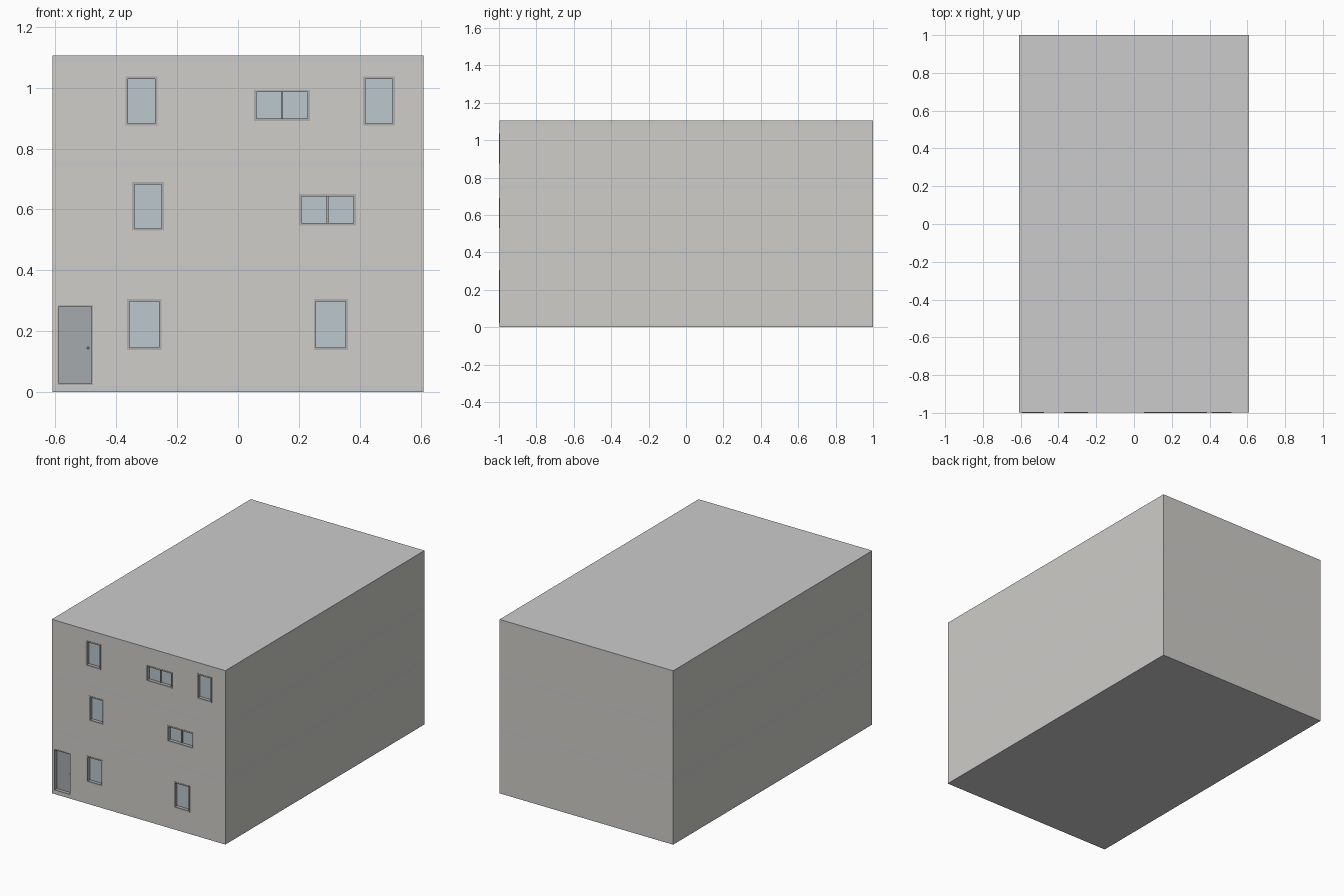
import bpy, bmesh
from mathutils import Matrix, Vector

if "Cube" in bpy.data.objects:
    bpy.data.objects.remove(bpy.data.objects["Cube"])

FRONT, BACK, HALF = -0.998, 1.0, 0.61
RECESS = -0.965          # back of the openings
FACE = -1.0              # front of the frames
GLASS = -0.978           # front of the panes


def material(name, rgb):
    m = bpy.data.materials.new(name)
    m.diffuse_color = (*rgb, 1)
    m.use_nodes = True
    m.node_tree.nodes["Principled BSDF"].inputs["Base Color"].default_value = m.diffuse_color
    return m


WALL = material("wall_render", (0.62, 0.61, 0.58))
SLAB = material("slab_concrete", (0.56, 0.56, 0.555))
FRAME = material("frame_grey", (0.42, 0.42, 0.42))
PANE = material("pane_blue_grey", (0.50, 0.57, 0.61))
DOOR = material("door_grey", (0.38, 0.40, 0.42))


def boxes(name, mat, *bounds):
    """One object made from boxes given as (x0, x1, y0, y1, z0, z1)."""
    bm = bmesh.new()
    for x0, x1, y0, y1, z0, z1 in bounds:
        centre = Vector((x0 + x1, y0 + y1, z0 + z1)) / 2
        size = Matrix.Diagonal((x1 - x0, y1 - y0, z1 - z0, 1))
        bmesh.ops.create_cube(bm, size=1, matrix=Matrix.Translation(centre) @ size)
    mesh = bpy.data.meshes.new(name)
    bm.to_mesh(mesh)
    bm.free()
    ob = bpy.data.objects.new(name, mesh)
    bpy.context.collection.objects.link(ob)
    if mat:
        mesh.materials.append(mat)
    return ob


def frame(name, x0, x1, z0, z1, t, mullion=False):
    """Rectangular frame filling an opening, optionally with a centre bar."""
    parts = [(x0, x0 + t, FACE, RECESS, z0, z1), (x1 - t, x1, FACE, RECESS, z0, z1),
             (x0 + t, x1 - t, FACE, RECESS, z0, z0 + t),
             (x0 + t, x1 - t, FACE, RECESS, z1 - t, z1)]
    if mullion:
        c = (x0 + x1) / 2
        parts.append((c - 0.003, c + 0.003, GLASS - 0.008, RECESS, z0 + t, z1 - t))
    return boxes(name, FRAME, *parts)


# Openings per storey: name, x0, x1, z0, z1, sliding pair
windows = [
    ("ground_window_left", -0.364, -0.252, 0.138, 0.305, False),
    ("ground_window_right", 0.249, 0.361, 0.138, 0.305, False),
    ("middle_window_left", -0.348, -0.243, 0.530, 0.690, False),
    ("middle_sliding_window", 0.201, 0.387, 0.547, 0.650, True),
    ("upper_window_left", -0.370, -0.265, 0.875, 1.036, False),
    ("upper_sliding_window", 0.053, 0.237, 0.891, 0.993, True),
    ("upper_window_right", 0.411, 0.515, 0.875, 1.036, False),
]
door = (-0.593, -0.477, 0.023, 0.286)

# Floor slabs and roof, flush with the walls
slabs = [("base_slab", 0, 0.02), ("middle_floor_slab", 0.395, 0.415),
         ("upper_floor_slab", 0.738, 0.759), ("roof_slab", 1.084, 1.105)]
for name, z0, z1 in slabs:
    boxes(name, SLAB, (-HALF, HALF, FRONT, BACK, z0, z1))

# Storey walls with recesses cut for each opening
cutter = boxes("opening_cutter", None,
               *[(x0, x1, FRONT - 0.1, RECESS, z0, z1)
                 for x0, x1, z0, z1 in [door] + [w[1:5] for w in windows]])
cutter.hide_render = True
cutter.hide_set(True)
for storey, below, above in zip(("ground", "middle", "upper"), slabs, slabs[1:]):
    wall = boxes(storey + "_walls", WALL, (-HALF, HALF, FRONT, BACK, below[2], above[1]))
    cut = wall.modifiers.new("openings", 'BOOLEAN')
    cut.object = cutter
    cut.solver = 'EXACT'

# Windows
T = 0.008
for name, x0, x1, z0, z1, pair in windows:
    frame(name + "_frame", x0, x1, z0, z1, T, pair)
    boxes(name + "_glass", PANE, (x0 + T, x1 - T, GLASS, RECESS, z0 + T, z1 - T))

# Front door with frame and knob
x0, x1, z0, z1 = door
t = 0.005
frame("door_frame", x0, x1, z0, z1, t)
boxes("door_panel", DOOR, (x0 + t, x1 - t, GLASS, RECESS, z0 + t, z1 - t))
bpy.ops.mesh.primitive_uv_sphere_add(segments=12, ring_count=8, radius=0.004,
                                     location=(x1 - 0.016, GLASS - 0.003, 0.145))
knob = bpy.context.object
knob.name = "door_knob"
knob.data.materials.append(FRAME)
bpy.ops.object.shade_smooth()
